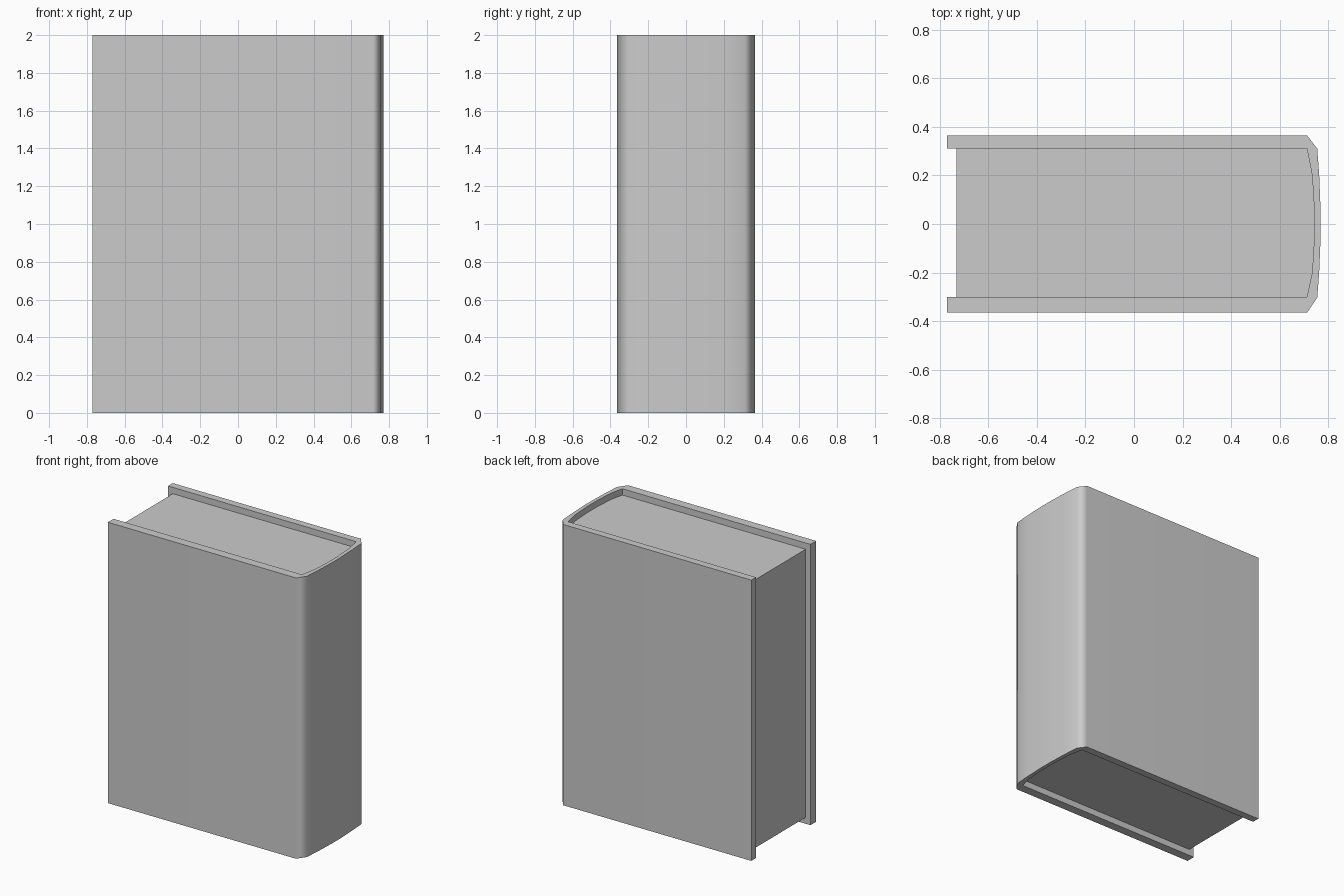
import bpy, bmesh, math

if "Cube" in bpy.data.objects:
    bpy.data.objects.remove(bpy.data.objects["Cube"])


def extrude_outline(name, outline, z0, z1):
    """Turn a plan outline (counter-clockwise) into a solid from z0 to z1."""
    bm = bmesh.new()
    face = bm.faces.new([bm.verts.new((x, y, z0)) for x, y in outline])
    top = bmesh.ops.extrude_face_region(bm, geom=[face], use_keep_orig=True)
    verts = [g for g in top["geom"] if isinstance(g, bmesh.types.BMVert)]
    bmesh.ops.translate(bm, verts=verts, vec=(0, 0, z1 - z0))
    bmesh.ops.recalc_face_normals(bm, faces=bm.faces)
    mesh = bpy.data.meshes.new(name)
    bm.to_mesh(mesh)
    bm.free()
    obj = bpy.data.objects.new(name, mesh)
    bpy.context.collection.objects.link(obj)
    # Smooth rounded spine, sharp board edges
    bpy.ops.object.select_all(action='DESELECT')
    obj.select_set(True)
    bpy.context.view_layer.objects.active = obj
    bpy.ops.object.shade_smooth_by_angle(angle=math.radians(60))
    weighted = obj.modifiers.new("weighted_normals", 'WEIGHTED_NORMAL')
    weighted.keep_sharp = True
    return obj


# Spine curves seen from above, running from -y to +y
outer_spine = [(0.713, -0.365), (0.755, -0.303), (0.763, -0.195), (0.769, -0.05),
               (0.769, 0.05), (0.763, 0.2), (0.755, 0.31), (0.713, 0.365)]
inner_spine = [(0.712, -0.301), (0.734, -0.2), (0.743, -0.05),
               (0.743, 0.05), (0.734, 0.2), (0.712, 0.312)]

# Cover: two boards joined by the rounded spine
cover = ([(-0.77, -0.365)] + outer_spine + [(-0.77, 0.365), (-0.77, 0.312)]
         + inner_spine[::-1] + [(-0.77, -0.301)])
extrude_outline("book_cover", cover, 0.0, 2.0)

# Page block: fills the cover, inset at the top, bottom and open edge
pages = [(-0.732, -0.301)] + inner_spine + [(-0.732, 0.312)]
extrude_outline("page_block", pages, 0.045, 1.955)
